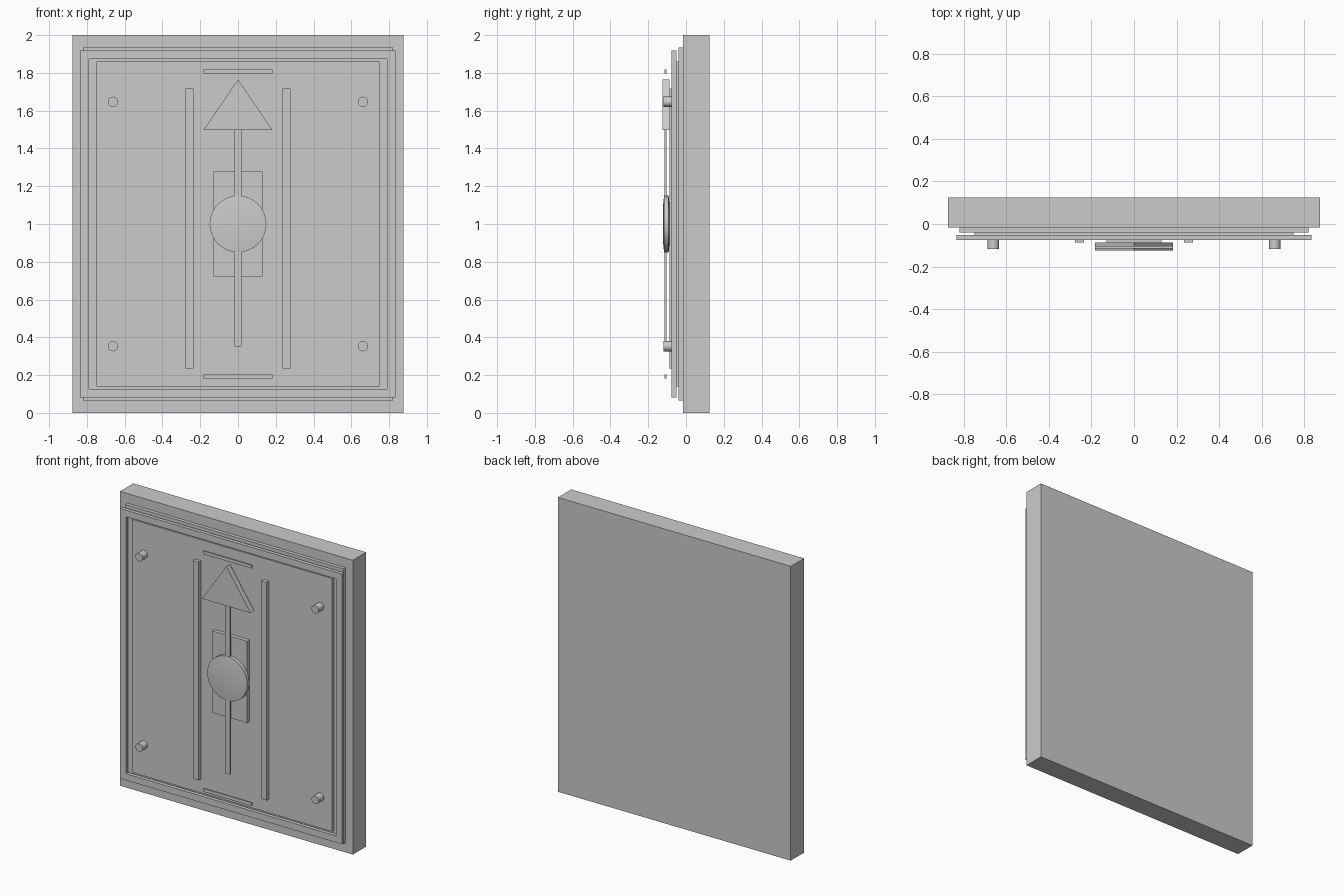
import bpy, bmesh, math
from mathutils import Matrix

if "Cube" in bpy.data.objects:
    bpy.data.objects.remove(bpy.data.objects["Cube"])

grey = bpy.data.materials.new("plain_grey")
grey.diffuse_color = (0.6, 0.6, 0.6, 1)
grey.use_nodes = True
grey.node_tree.nodes["Principled BSDF"].inputs["Base Color"].default_value = grey.diffuse_color


def finish(name, bm):
    bmesh.ops.recalc_face_normals(bm, faces=bm.faces)
    me = bpy.data.meshes.new(name)
    bm.to_mesh(me)
    bm.free()
    me.materials.append(grey)
    ob = bpy.data.objects.new(name, me)
    bpy.context.collection.objects.link(ob)
    return ob


def prism(name, pts, y0, y1):
    """Extrude an (x, z) outline from y0 to y1."""
    bm = bmesh.new()
    face = bm.faces.new([bm.verts.new((x, y0, z)) for x, z in pts])
    new = bmesh.ops.extrude_face_region(bm, geom=[face])["geom"]
    bmesh.ops.translate(bm, vec=(0, y1 - y0, 0),
                        verts=[v for v in new if isinstance(v, bmesh.types.BMVert)])
    return finish(name, bm)


def rect(x0, x1, z0, z1):
    return [(x0, z0), (x1, z0), (x1, z1), (x0, z1)]


def lathe(name, profile, cx, cz, n=32):
    """Revolve (radius, y) points about a front-to-back axis; ends are capped."""
    bm = bmesh.new()
    rings = [[bm.verts.new((cx + r * math.cos(2 * math.pi * i / n), y,
                            cz + r * math.sin(2 * math.pi * i / n))) for i in range(n)]
             for r, y in profile]
    for a, b in zip(rings, rings[1:]):
        for i in range(n):
            f = bm.faces.new((a[i], a[(i + 1) % n], b[(i + 1) % n], b[i]))
            f.smooth = False
    bm.faces.new(rings[0])
    bm.faces.new(rings[-1])
    ob = finish(name, bm)
    bpy.ops.object.select_all(action='DESELECT')
    ob.select_set(True)
    bpy.context.view_layer.objects.active = ob
    bpy.ops.object.shade_smooth_by_angle(angle=math.radians(30))
    return ob


# main slab and stacked plates
prism("slab", rect(-0.875, 0.875, 0, 2), 0.125, -0.017)
prism("backing_plate", rect(-0.82, 0.82, 0.065, 1.935), -0.017, -0.041)
prism("face_panel", rect(-0.75, 0.75, 0.14, 1.86), -0.041, -0.062)

# raised rectangular frame as one mitred ring
bm = bmesh.new()
outer = [bm.verts.new((x, -0.051, z)) for x, z in rect(-0.834, 0.834, 0.082, 1.918)]
inner = [bm.verts.new((x, -0.051, z)) for x, z in rect(-0.79, 0.79, 0.127, 1.873)]
faces = [bm.faces.new((outer[i], outer[(i + 1) % 4], inner[(i + 1) % 4], inner[i]))
         for i in range(4)]
new = bmesh.ops.extrude_face_region(bm, geom=faces)["geom"]
bmesh.ops.translate(bm, vec=(0, -0.025, 0),
                    verts=[v for v in new if isinstance(v, bmesh.types.BMVert)])
finish("frame", bm)

# side bars and corner pins, mirrored left and right
for side, s in (("left", -1), ("right", 1)):
    prism(f"{side}_bar", rect(s * 0.256 - 0.021, s * 0.256 + 0.021, 0.235, 1.717), -0.062, -0.088)
    for level, z in (("lower", 0.353), ("upper", 1.647)):
        lathe(f"{side}_{level}_pin", [(0.027, -0.062), (0.027, -0.118)], s * 0.662, z, 20)

# thin end strips
for level, z in (("lower", 0.193), ("upper", 1.807)):
    prism(f"{level}_strip", rect(-0.183, 0.183, z - 0.011, z + 0.011), -0.104, -0.115)

# central pointer: plate, rod, arrow head and hub
prism("centre_plate", rect(-0.13, 0.13, 0.722, 1.278), -0.062, -0.088)
prism("pointer_rod", rect(-0.0185, 0.0185, 0.351, 1.51), -0.102, -0.114)
prism("arrow_head", [(-0.183, 1.497), (0.183, 1.497), (0, 1.765)], -0.087, -0.125)
lathe("hub", [(0.09, -0.086), (0.15, -0.092), (0.15, -0.116), (0.085, -0.123)], 0, 1.0, 48)
